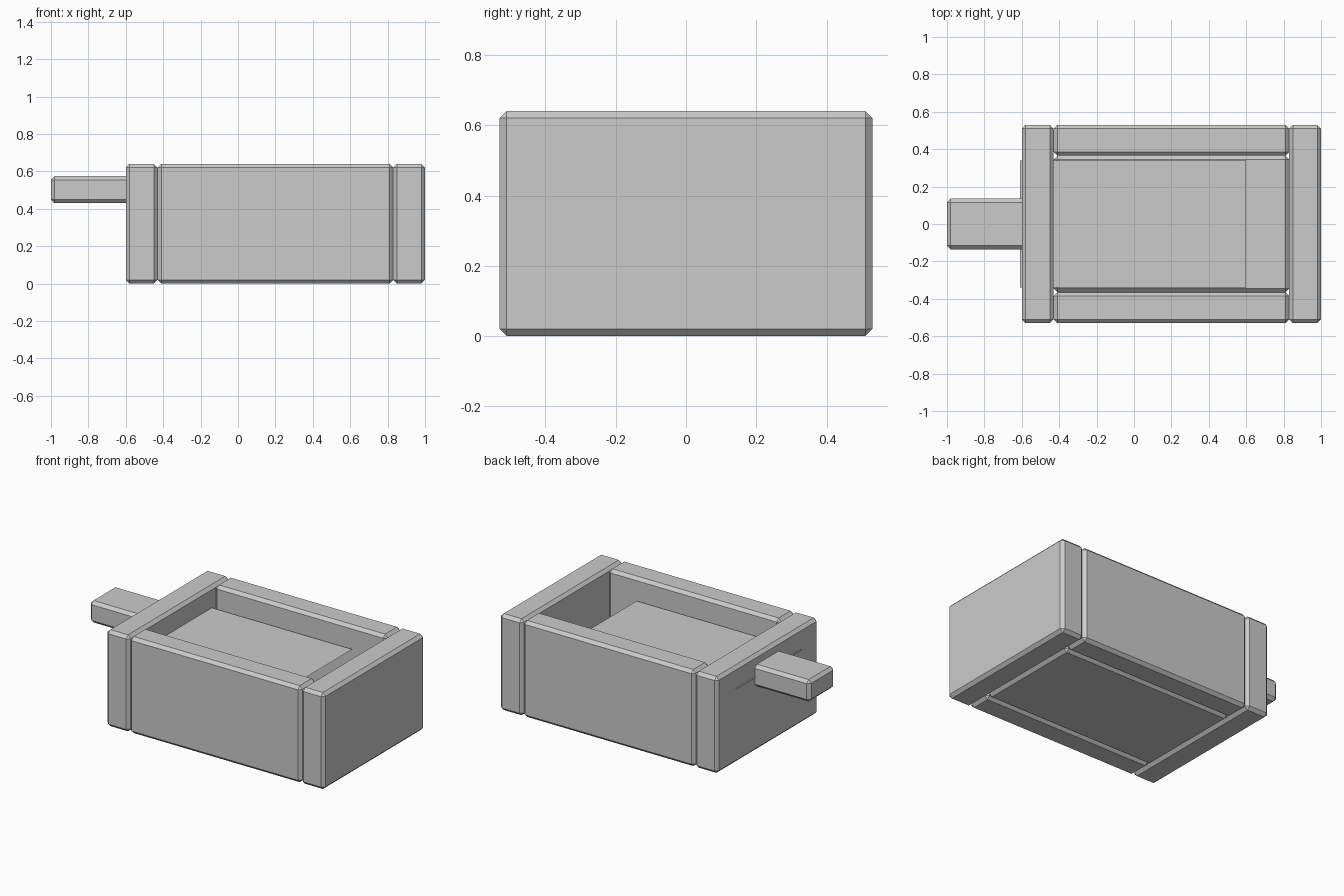
import bpy
import bmesh
from mathutils import Vector

if "Cube" in bpy.data.objects:
    bpy.data.objects.remove(bpy.data.objects["Cube"])

BEVEL = 0.02


def board(name, lo, hi, bevel=BEVEL):
    """Box between two corners with single-segment chamfered edges."""
    lo, hi = Vector(lo), Vector(hi)
    bm = bmesh.new()
    bmesh.ops.create_cube(bm, size=1)
    bmesh.ops.scale(bm, vec=hi - lo, verts=bm.verts)
    bmesh.ops.translate(bm, vec=(lo + hi) / 2, verts=bm.verts)
    bmesh.ops.bevel(bm, geom=bm.edges[:], offset=bevel, segments=1,
                    affect='EDGES', profile=0.5)
    mesh = bpy.data.meshes.new(name)
    bm.to_mesh(mesh)
    bm.free()
    obj = bpy.data.objects.new(name, mesh)
    bpy.context.collection.objects.link(obj)
    return obj


# End walls span the full width
for name, x in (("left_end_wall", -0.6), ("right_end_wall", 0.83)):
    board(name, (x, -0.53, 0), (x + 0.17, 0.53, 0.64))

# Side walls sit between the end walls
board("front_side_wall", (-0.43, -0.53, 0), (0.83, -0.365, 0.64))
board("back_side_wall", (-0.43, 0.365, 0), (0.83, 0.53, 0.64))

# Floor board between the walls
board("floor_board", (-0.43, -0.365, 0), (0.83, 0.365, 0.17))

# Spout block on the left end
board("spout", (-1.0, -0.135, 0.43), (-0.56, 0.135, 0.575))

# Flat surface sheet inside, poking slightly through the left wall
bpy.ops.mesh.primitive_plane_add(size=1, location=(-0.005, 0, 0.5))
sheet = bpy.context.object
sheet.name = "surface_sheet"
sheet.scale = (1.21, 0.68, 1)
